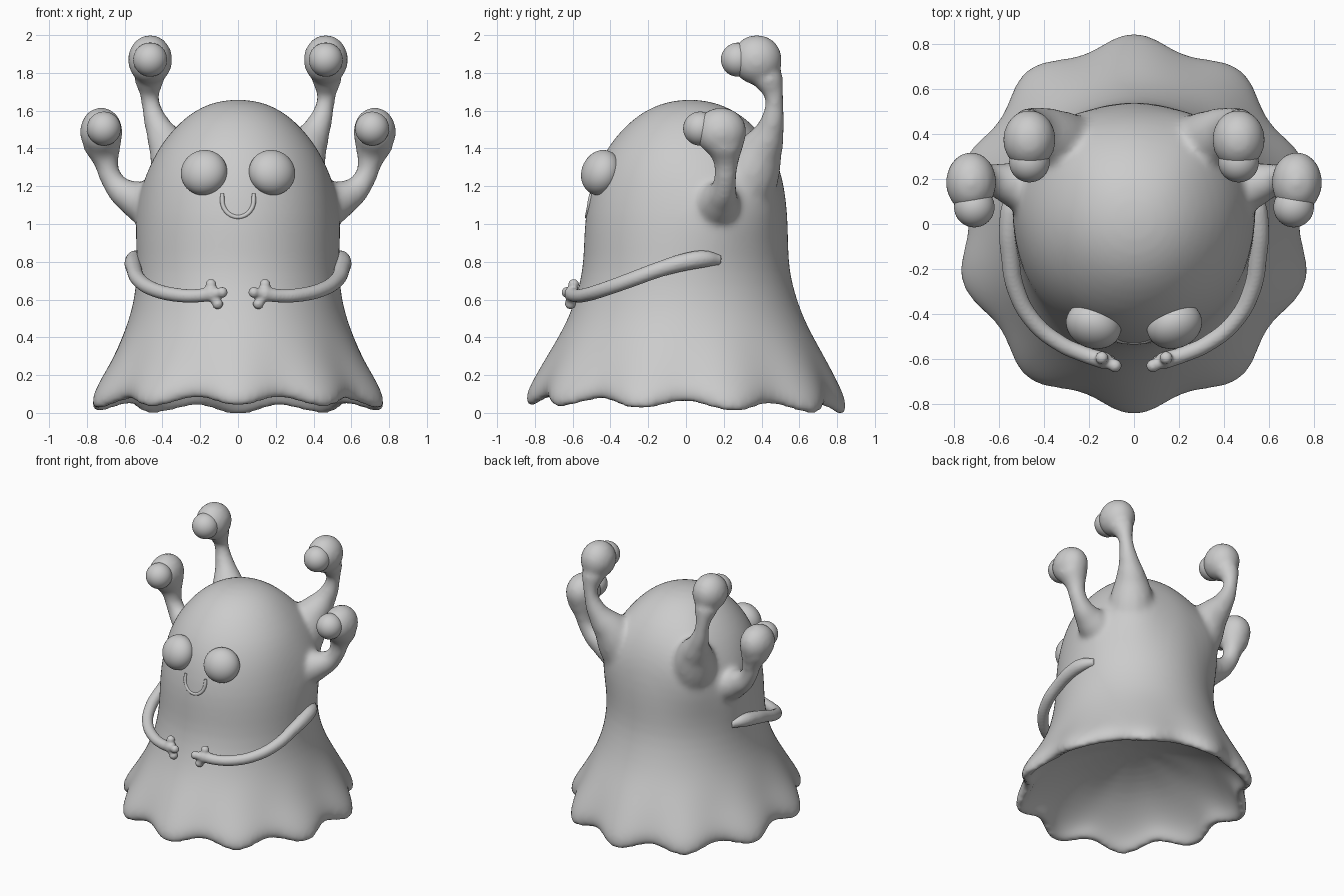
import bpy, bmesh
from math import sin, cos, pi, radians, exp
from mathutils import Vector

if "Cube" in bpy.data.objects:
    bpy.data.objects.remove(bpy.data.objects["Cube"])


def select(objs):
    bpy.ops.object.select_all(action='DESELECT')
    for o in objs:
        o.select_set(True)
    bpy.context.view_layer.objects.active = objs[0]


def bake(obj):
    select([obj])
    bpy.ops.object.convert(target='MESH')
    return bpy.context.view_layer.objects.active


def join(objs, name):
    select(objs)
    bpy.ops.object.join()
    o = bpy.context.view_layer.objects.active
    o.name = name
    return o


def smooth(obj):
    for p in obj.data.polygons:
        p.use_smooth = True


def tube(name, pts, side=1):
    """Tapered tube through (x, y, z, radius) points."""
    cu = bpy.data.curves.new(name, 'CURVE')
    cu.dimensions = '3D'
    cu.bevel_depth = 1
    cu.bevel_resolution = 5
    cu.resolution_u = 8
    cu.use_fill_caps = True
    sp = cu.splines.new('BEZIER')
    sp.bezier_points.add(len(pts) - 1)
    sp.radius_interpolation = 'CARDINAL'
    for bp, (x, y, z, r) in zip(sp.bezier_points, pts):
        bp.co = (x * side, y, z)
        bp.radius = r
        bp.handle_left_type = bp.handle_right_type = 'AUTO'
    o = bpy.data.objects.new(name, cu)
    bpy.context.collection.objects.link(o)
    return bake(o)


def ball(name, loc, scale, rot=(0, 0, 0)):
    bpy.ops.mesh.primitive_uv_sphere_add(segments=40, ring_count=24, location=loc, rotation=rot)
    o = bpy.context.object
    o.name = name
    o.scale = scale
    bpy.ops.object.transform_apply(location=True, rotation=True, scale=True)
    smooth(o)
    return o


def fuse(obj, voxel, iterations):
    m = obj.modifiers.new('fuse', 'REMESH')
    m.mode = 'VOXEL'
    m.voxel_size = voxel
    s = obj.modifiers.new('soften', 'SMOOTH')
    s.factor = 0.5
    s.iterations = iterations
    obj = bake(obj)
    smooth(obj)
    return obj


def swell(a, z):
    """Body bulge under the stalks, same on both sides."""
    a = a if a <= pi else a - 2 * pi
    total = 0
    for centre, amount, wide, height, tall in ((.82, .065, .36, 1.22, .23), (.28, .035, .33, 1.07, .2)):
        for c in (centre, pi - centre):
            d = min(abs(a - c), 2 * pi - abs(a - c))
            total += amount * exp(-(d / wide) ** 2 - ((z - height) / tall) ** 2)
    return total


# Body: oval rows (z, half width, half depth) down the outside to a ten-lobed hem,
# then back up the inside to a domed hollow
rows = [(1.652, .09, .09), (1.63, .17, .175), (1.58, .26, .27), (1.5, .345, .36),
        (1.4, .42, .435), (1.3, .465, .48), (1.2, .495, .51), (1.05, .52, .535),
        (.9, .53, .54), (.75, .532, .545), (.6, .548, .585), (.48, .582, .632),
        (.38, .623, .685), (.28, .673, .74), (.2, .722, .78), (.13, .76, .812), (.08, .773, .822),
        (.03, .765, .812), (.035, .712, .758), (.1, .69, .74), (.17, .63, .68), (.24, .54, .59),
        (.31, .42, .47), (.36, .28, .32), (.39, .14, .16)]
N = 100
bm = bmesh.new()
top, ceiling = bm.verts.new((0, .02, 1.66)), bm.verts.new((0, 0, .4))
prev = None
for k, (z, rx, ry) in enumerate(rows):
    w = max(0, (.5 - z) / .46) ** 1.8
    shift = .02 * max(0, min(1, (z - 1) / .5))
    ring = []
    for i in range(N):
        a = 2 * pi * i / N
        lobe = cos(10 * (a - pi / 2))
        b = swell(a, z)
        ring.append(bm.verts.new(((rx + b + .04 * w * lobe) * cos(a),
                                  (ry + b + .035 * w * lobe) * sin(a) + shift,
                                  z - w * (.022 * sin(a) + .024 * lobe))))
    for i in range(N):
        j = (i + 1) % N
        bm.faces.new((top, ring[i], ring[j]) if prev is None else (prev[i], ring[i], ring[j], prev[j]))
        if k == len(rows) - 1:
            bm.faces.new((ring[j], ring[i], ceiling))
    prev = ring
me = bpy.data.meshes.new('body')
bmesh.ops.recalc_face_normals(bm, faces=bm.faces)
bm.to_mesh(me)
bm.free()
body = bpy.data.objects.new('body', me)
bpy.context.collection.objects.link(body)
m = body.modifiers.new('round', 'SUBSURF')
m.levels = 1
body = bake(body)

# Eye stalks with flared bases and egg-shaped bulbs, fused into the body
low_stalk = [(.36, .13, 1.06, .15), (.46, .16, 1.1, .135), (.55, .18, 1.135, .1), (.63, .2, 1.185, .071),
             (.68, .21, 1.26, .06), (.7, .212, 1.34, .072), (.718, .205, 1.42, .105)]
high_stalk = [(.26, .28, 1.1, .15), (.3, .33, 1.24, .16), (.345, .385, 1.37, .13),
              (.4, .435, 1.47, .088), (.445, .462, 1.57, .06), (.468, .465, 1.68, .052), (.47, .435, 1.77, .083)]
parts = [body]
for s in (1, -1):
    parts += [tube('low_stalk', low_stalk, s), tube('high_stalk', high_stalk, s),
              ball('low_bulb', (.724 * s, .185, 1.488), (.113, .137, .13)),
              ball('high_bulb', (.465 * s, .375, 1.87), (.118, .134, .132))]
body = fuse(join(parts, 'body'), .017, 13)
body.name = 'body_with_stalks'
for v in body.data.vertices:
    v.co.z = max(0, v.co.z)

# Eyeballs, face eyes, arms with three-fingered hands
arm = [(.5, .18, .81, .028), (.535, .1, .815, .045), (.553, 0, .8, .047), (.55, -.14, .76, .042),
       (.525, -.29, .705, .04), (.45, -.43, .655, .038), (.33, -.53, .625, .037),
       (.22, -.58, .62, .036), (.14, -.605, .63, .038)]
palm = Vector((.14, -.605, .63))
fingers = [(.143, -.595, .68), (.084, -.63, .638), (.108, -.612, .578)]
for s in (1, -1):
    side = 'right' if s > 0 else 'left'
    ball(side + '_low_eyeball', (.71 * s, .075, 1.505), (.09,) * 3)
    ball(side + '_high_eyeball', (.465 * s, .275, 1.87), (.09,) * 3)
    ball(side + '_face_eye', (.18 * s, -.45, 1.272), (.125, .1, .122),
         (radians(-20), 0, radians(20 * s)))
    limb = [tube('arm', arm, s), ball('palm', (palm.x * s, palm.y, palm.z), (.045, .038, .042))]
    for tip in fingers:
        limb.append(tube('finger', [(*palm, .034), (*tip, .025)], s))
        limb.append(ball('fingertip', (tip[0] * s, tip[1], tip[2]), (.029,) * 3))
    fuse(join(limb, side + '_arm'), .008, 3).name = side + '_arm'

# Smile: thin raised U following the front of the body
smile = []
for i in range(13):
    a = pi + pi * i / 12
    x, z = .083 * cos(a), 1.125 + .088 * sin(a)
    smile.append((x, -.523 + .9 * x * x + .12 * max(0, z - 1.05), z, .012))
smile = [(smile[0][0], smile[0][1] + .006, 1.16, .01)] + smile + [(smile[-1][0], smile[-1][1] + .006, 1.16, .01)]
smooth(tube('smile', smile))
